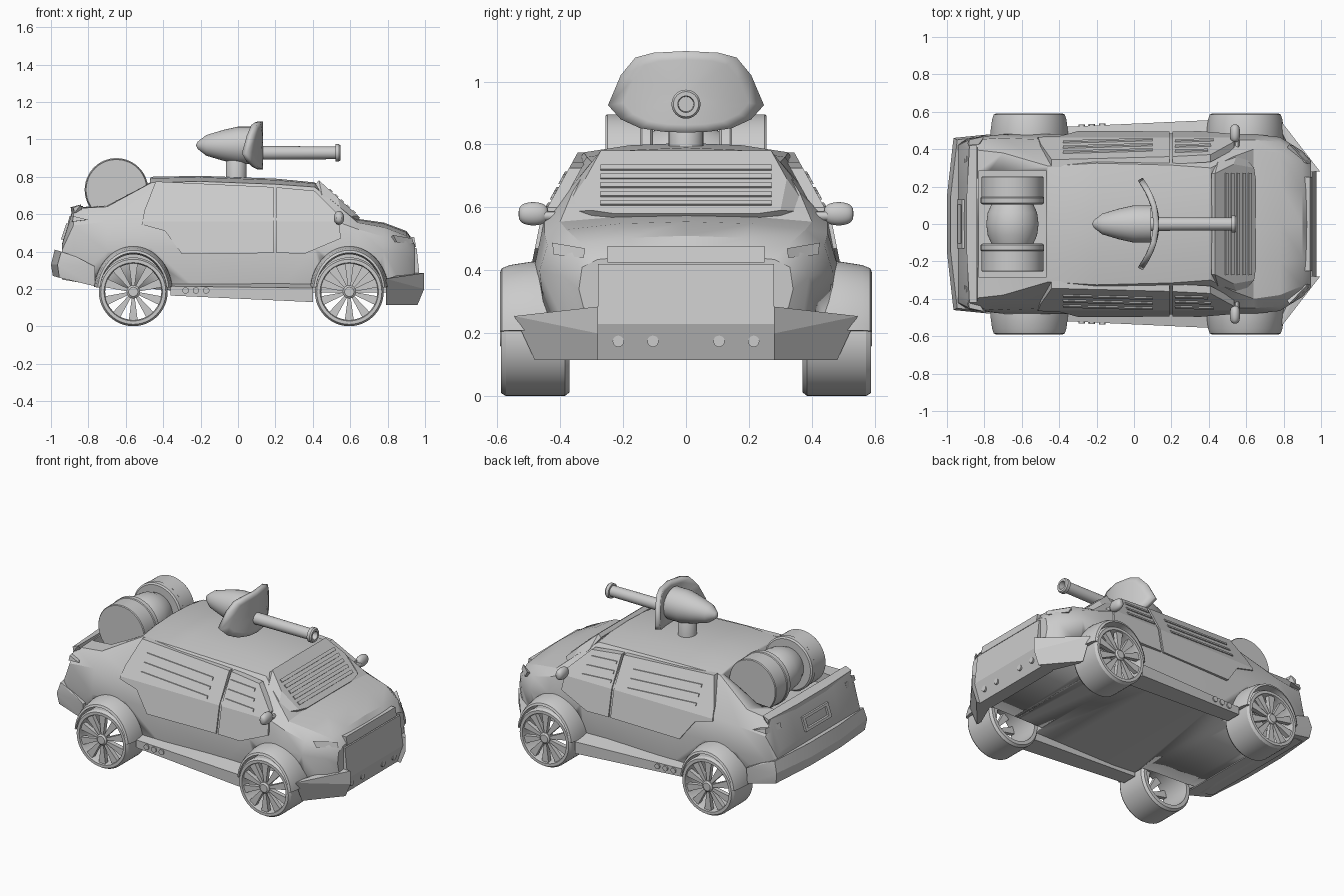
import bpy, bmesh, math
from mathutils import Vector

if "Cube" in bpy.data.objects:
    bpy.data.objects.remove(bpy.data.objects["Cube"])

grey = bpy.data.materials.new("body_grey")
grey.diffuse_color = (0.6, 0.6, 0.6, 1)
grey.use_nodes = True
grey.node_tree.nodes["Principled BSDF"].inputs["Base Color"].default_value = grey.diffuse_color


def finish(name, bm, mirror=False, angle=30):
    bmesh.ops.remove_doubles(bm, verts=bm.verts, dist=1e-5)
    bmesh.ops.recalc_face_normals(bm, faces=bm.faces)
    me = bpy.data.meshes.new(name)
    bm.to_mesh(me)
    bm.free()
    me.materials.append(grey)
    me.shade_smooth()
    me.set_sharp_from_angle(angle=math.radians(angle))
    ob = bpy.data.objects.new(name, me)
    bpy.context.collection.objects.link(ob)
    if mirror:
        m = ob.modifiers.new("mirror", 'MIRROR')
        m.use_axis = (False, True, False)
        m.use_mirror_merge = False
    return ob


def hull(name, pts, mirror=False, both=False):
    """Convex block; both=True also uses the points reflected in y."""
    bm = bmesh.new()
    for x, y, z in pts:
        bm.verts.new((x, y, z))
        if both and y:
            bm.verts.new((x, -y, z))
    bmesh.ops.convex_hull(bm, input=bm.verts)
    bmesh.ops.dissolve_limit(bm, angle_limit=0.02, verts=bm.verts, edges=bm.edges)
    return finish(name, bm, mirror, 15)


def lathe(name, prof, loc, axis, mirror=False, steps=40, arc=None, closed=False, sx=1):
    """Turn (along, radius) points around an axis through loc; sx squeezes it in x."""
    bm = bmesh.new()
    a0, a1 = arc or (0, 2 * math.pi)
    rings = []
    for i in range(steps + 1):
        a = a0 + (a1 - a0) * i / steps
        ring = []
        for h, r in prof:
            u, v = r * math.cos(a), r * math.sin(a)
            p = {'X': (h, u, v), 'Y': (u * sx, h, v), 'Z': (u, v, h)}[axis]
            ring.append(bm.verts.new(Vector(p) + Vector(loc)))
        rings.append(ring)
    n = len(prof)
    for p, q in zip(rings, rings[1:]):
        for j in range(n if closed else n - 1):
            k = (j + 1) % n
            bm.faces.new((p[j], p[k], q[k], q[j]))
    if arc:
        bm.faces.new(rings[0])
        bm.faces.new(rings[-1])
    bmesh.ops.dissolve_degenerate(bm, dist=1e-6, edges=bm.edges)
    return finish(name, bm, mirror)


def disc(name, loc, axis, r):
    return lathe(name, [(-.02, 0), (-.02, r), (.009, r), (.009, 0)], loc, axis, True, 20)


# body shell: x, then y,z of sill, waist, shoulder, roof edge, then crown z
stations = [
    (-.94, .40, .25, .43, .34, .42, .41, .38, .44, .445),
    (-.88, .42, .24, .46, .40, .45, .54, .40, .63, .64),
    (-.70, .44, .21, .48, .40, .46, .56, .38, .64, .655),
    (-.46, .46, .20, .48, .42, .45, .57, .31, .77, .80),
    (-.20, .46, .18, .485, .42, .45, .57, .325, .775, .805),
    (.20, .445, .18, .485, .40, .45, .57, .315, .76, .79),
    (.41, .45, .18, .48, .42, .45, .57, .30, .745, .77),
    (.53, .46, .18, .48, .42, .45, .56, .36, .65, .675),
    (.64, .47, .18, .48, .42, .45, .52, .40, .555, .575),
    (.78, .44, .18, .465, .40, .44, .48, .38, .53, .555),
    (.90, .36, .18, .39, .38, .37, .45, .33, .485, .51),
    (.945, .30, .18, .34, .34, .33, .41, .28, .435, .45)]
bm = bmesh.new()
rings = []
for x, *s, zc in stations:
    half = [(s[i], s[i + 1]) for i in range(0, 8, 2)]
    crown = [(half[3][0] * .55, zc - (zc - half[3][1]) * .25)]
    right = half + crown
    loop = right + [(0, zc)] + [(-y, z) for y, z in reversed(right)]
    rings.append([bm.verts.new((x, y, z)) for y, z in loop])
for p, q in zip(rings, rings[1:]):
    for j in range(len(p)):
        k = (j + 1) % len(p)
        bm.faces.new((p[j], p[k], q[k], q[j]))
bm.faces.new(rings[0])
bm.faces.new(rings[-1])
body = finish("body", bm)

WHEELS = {"rear": -.56, "front": .595}
cutters = [hull("bed_cutter", [(x, .285, z) for x in (-.83, -.47) for z in (.57, 1)], both=True)]
for end, wx in WHEELS.items():
    cutters.append(lathe(end + "_well_cutter", [(.355, 0), (.355, .2), (.7, .2), (.7, 0)],
                         (wx, 0, .185), 'Y', True))
for c in cutters:
    c.hide_render = True
    c.display_type = 'WIRE'
    m = body.modifiers.new("cut", 'BOOLEAN')
    m.object = c
    m.solver = 'EXACT'

# wheels and fenders
for end, wx in WHEELS.items():
    at = (wx, 0, .185)
    lathe(end + "_tire", [(.37, .15), (.37, .172), (.385, .184), (.572, .184), (.588, .174),
                          (.588, .156), (.57, .15)], at, 'Y', True, 48, closed=True)
    lathe(end + "_hub", [(.54, 0), (.54, .035), (.582, .035), (.59, .025), (.59, 0)],
          at, 'Y', True, 24)
    for i in range(10):
        a = 2 * math.pi * (i + .5) / 10
        d, t = Vector((math.cos(a), 0, math.sin(a))), Vector((-math.sin(a), 0, math.cos(a)))
        hull(f"{end}_spoke", [Vector(at) + d * r + t * w * s + Vector((0, y, 0))
                              for r, w in ((.025, .007), (.154, .024))
                              for s in (-1, 1) for y in (.55, .578)], True)
    lathe(end + "_fender", [(.43, .20), (.43, .245), (.49, .243), (.56, .232), (.585, .222),
                            (.591, .208)], at, 'Y', True, 32,
          (math.radians(6), math.radians(174)), True, .86)

# side skirts with round ports
hull("side_skirt", [(-.36, .52, .165), (-.36, .52, .215), (.40, .555, .13), (.40, .555, .205),
                    (-.36, .42, .165), (-.36, .42, .235), (.40, .42, .13), (.40, .42, .235)], True)
for x in (-.28, -.225, -.17):
    disc("skirt_port", (x, .52 + .046 * (x + .36), .192), 'Y', .017)


# armoured side panels follow the bent side of the cabin
def side_plate(name, outline, lift, thick):
    bm = bmesh.new()
    bm.faces.new([bm.verts.new((x, 0, z)) for x, z in outline])
    bmesh.ops.bisect_plane(bm, geom=bm.verts[:] + bm.edges[:] + bm.faces[:],
                           plane_co=(0, 0, .56), plane_no=(0, 0, 1))
    for v in bm.verts:
        z = v.co.z
        v.co.y = .462 + lift + ((.56 - z) * .55 if z > .56 else (.56 - z) * .2)
    back = bmesh.ops.extrude_face_region(bm, geom=bm.faces[:])["geom"]
    for v in back:
        if isinstance(v, bmesh.types.BMVert):
            v.co.y -= thick
    return finish(name, bm, True, 10)


side_plate("rear_side_panel", [(-.44, .775), (.19, .745), (.19, .392), (-.30, .387),
                               (-.39, .51), (-.515, .545), (-.50, .62)], 0, .04)
side_plate("front_side_panel", [(.205, .744), (.41, .725), (.535, .60), (.55, .47),
                                (.36, .39), (.205, .392)], 0, .04)
for z in (.715, .665, .615):
    for name, x0, x1, z0 in (("rear", -.38, .10, z), ("front", .22, .40 + (.7 - z) * .3, z - .01)):
        z1 = z0 - .05 * (x1 - x0)
        side_plate(name + "_side_slat", [(x0, z0), (x1, z1), (x1, z1 - .016), (x0, z0 - .016)],
                   .007, .02)


# windshield armour with slats
def ws(t, y, up):
    return (.425 + .22 * t + up * .67, y, .772 - .2 * t + up * .74)


hull("windshield_armour", [ws(t, y, u) for t, y in ((0, .27), (.45, .32), (1, .23), (.95, .30))
                           for u in (-.015, .012)]
     + [(.45, .335, .70), (.56, .395, .585), (.55, .38, .56)], both=True)
for t in (.28, .42, .56, .70, .84):
    hull("windshield_slat", [ws(t + d, .272, u) for d in (-.035, .035) for u in (0, .018)],
         both=True)

# front plate, bumper wings, lamps, grille
hull("front_plate", [(.88, .28, .42), (.955, .28, .42), (.975, .28, .23), (.935, .28, .115),
                     (.85, .28, .115)], both=True)
hull("front_bumper_wing", [(.995, .28, .285), (.995, .28, .2), (.96, .28, .115), (.79, .545, .255),
                           (.79, .535, .235), (.79, .48, .115), (.90, .28, .285), (.86, .28, .115),
                           (.79, .49, .255), (.79, .44, .115)], True)
for y in (.105, .215):
    disc("fog_lamp", (.953, y, .175), 'X', .018)
hull("headlight", [(.932, .32, .47), (.94, .325, .44), (.83, .425, .488), (.85, .42, .45),
                   (.80, .38, .46)], True)
hull("upper_grille", [(.90, .25, .425), (.952, .25, .425), (.942, .25, .478), (.90, .25, .478)],
     both=True)

# rear bumper, tail lip, tail lights and plate frame
hull("rear_bumper", [(-.98, .15, .41), (-1, .15, .33), (-.99, .15, .27), (-.945, .45, .40),
                     (-.965, .46, .33), (-.955, .45, .26), (-.765, .48, .32), (-.765, .47, .215),
                     (-.86, .46, .37)], both=True)
hull("tail_lip", [(-.875, .42, .605), (-.88, .42, .635), (-.84, .42, .652), (-.835, .40, .62),
                  (-.89, .15, .605), (-.895, .15, .637)], both=True)
hull("tail_light", [(-.90, .33, .59), (-.91, .33, .555), (-.88, .45, .59), (-.885, .455, .56),
                    (-.80, .468, .57), (-.84, .40, .57)], True)
for name, y0, y1, z0, z1 in (("top", -.13, .13, .535, .55), ("base", -.11, .11, .465, .48),
                             ("left", .105, .13, .465, .55), ("right", -.13, -.105, .465, .55)):
    hull("plate_frame_" + name, [(-.94 + (z - .45) / 3 + d, y, z) for z in (z0, z1)
                                 for y in (y0, y1) for d in (-.012, .01)])

# rear drums on their spool
drum_at = (-.65, 0, .73)
lathe("drum", [(.105, 0), (.105, .16), (.112, .17), (.14, .17), (.145, .166), (.25, .166),
               (.255, .162), (.255, 0)], drum_at, 'Y', True, 48)
lathe("drum_spool", [(-.11, 0), (-.11, .11), (-.06, .132), (0, .14), (.06, .132), (.11, .11),
                     (.11, 0)], drum_at, 'Y', steps=48)

# mirrors
lathe("mirror", [(.047 * math.sin(b) + .485, .037 * max(0, math.cos(b)) ** .6)
                 for b in [math.pi * (i / 12 - .5) for i in range(13)]],
      (.54, 0, .58), 'Y', True, 24, sx=.75)
lathe("mirror_arm", [(.37, 0), (.37, .014), (.45, .014), (.45, 0)], (.55, 0, .573), 'Y', True, 12)

# turret: pedestal, pointed housing, barrel
lathe("turret_pedestal", [(.76, 0), (.76, .055), (.88, .055), (.90, .045), (.92, 0)],
      (-.01, 0, 0), 'Z', steps=32)
lathe("gun_housing", [(-.225, 0), (-.215, .02), (-.17, .055), (-.08, .082), (0, .1), (.09, .10),
                      (.09, 0)], (0, 0, .968), 'X', steps=32)
lathe("gun_barrel", [(.05, 0), (.05, .037), (.52, .034), (.52, .046), (.54, .046), (.548, .04),
                     (.548, .026), (.50, .024), (.50, 0)], (0, 0, .928), 'X', steps=32)

# bowed gun shield
half = [(0, 1.096), (.10, 1.091), (.155, 1.076), (.20, 1.02), (.24, .925), (.20, .88),
        (.14, .852), (.07, .841), (0, .838)]
outline = half + [(-y, z) for y, z in reversed(half[1:-1])]
bm = bmesh.new()
layers = []
for f in (1, .8, .55, .3, .1):
    layers.append([bm.verts.new((.12 - 1.5 * (y * f) ** 2, y * f, .96 + (z - .96) * f))
                   for y, z in outline])
for p, q in zip(layers, layers[1:]):
    for j in range(len(p)):
        k = (j + 1) % len(p)
        bm.faces.new((p[j], p[k], q[k], q[j]))
bm.faces.new(layers[-1])
shield = finish("gun_shield", bm)
sol = shield.modifiers.new("thickness", 'SOLIDIFY')
sol.thickness = .03
sol.offset = 0
